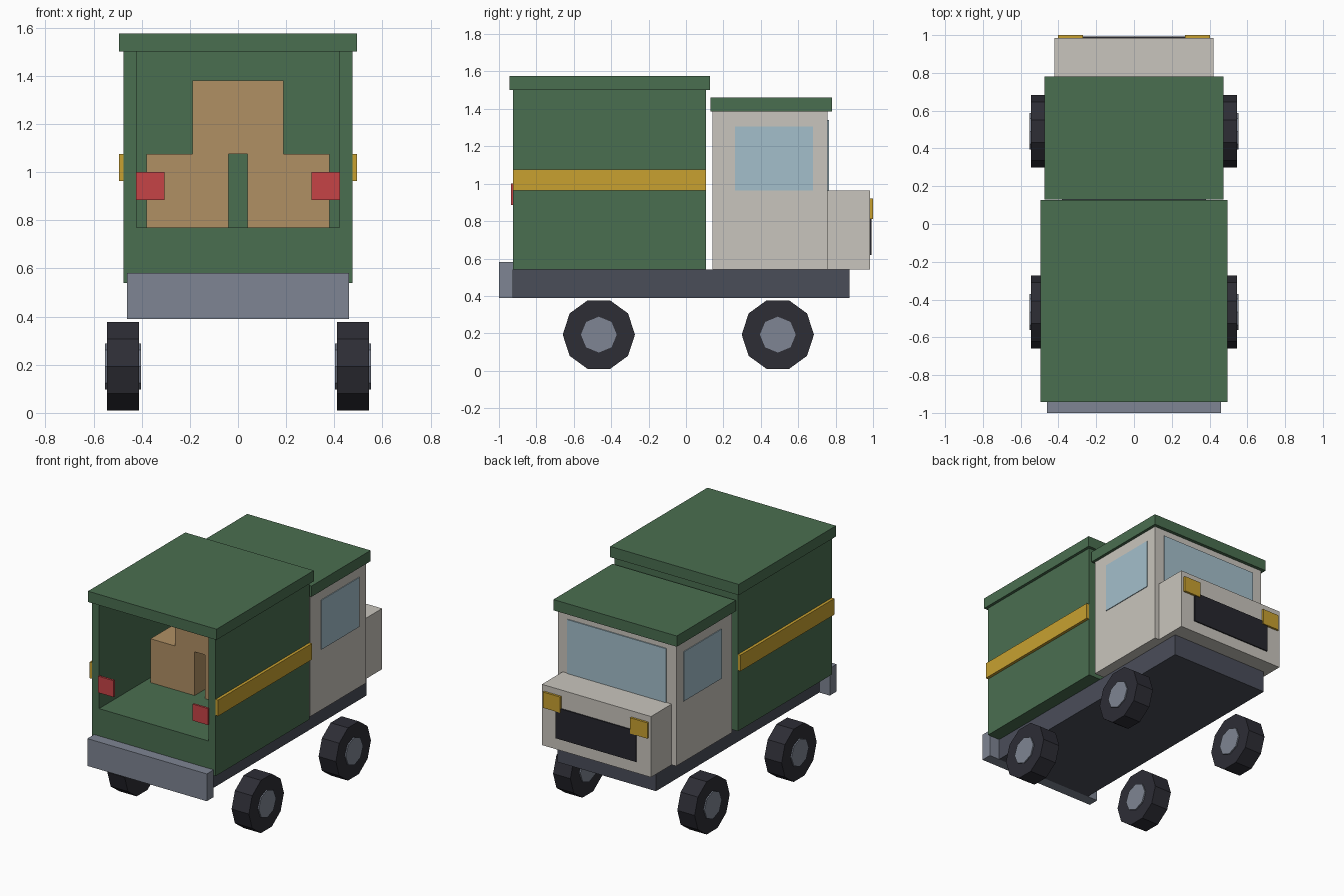
import bpy, bmesh, math
from mathutils import Matrix

if "Cube" in bpy.data.objects:
    bpy.data.objects.remove(bpy.data.objects["Cube"])


def material(name, rgb):
    m = bpy.data.materials.new(name)
    lin = [(c / 255 / 12.92) if c < 10 else ((c / 255 + 0.055) / 1.055) ** 2.4 for c in rgb]
    m.diffuse_color = (*lin, 1)
    m.use_nodes = True
    m.node_tree.nodes["Principled BSDF"].inputs["Base Color"].default_value = m.diffuse_color
    return m


GREEN = material("green_paint", (74, 110, 80))
CREAM = material("cream_paint", (201, 197, 189))
YELLOW = material("yellow", (200, 161, 48))
FRAME = material("frame_grey", (74, 77, 89))
RUBBER = material("black_rubber", (45, 45, 53))
METAL = material("light_metal", (126, 133, 147))
GLASS = material("glass_blue", (164, 191, 203))
RED = material("red", (198, 68, 70))
CARD = material("cardboard", (176, 144, 100))
DARK = material("grille_black", (38, 38, 45))


def finish(name, bm, mat):
    bmesh.ops.recalc_face_normals(bm, faces=bm.faces)
    me = bpy.data.meshes.new(name)
    bm.to_mesh(me)
    bm.free()
    me.materials.append(mat)
    ob = bpy.data.objects.new(name, me)
    bpy.context.collection.objects.link(ob)
    return ob


def box(name, x, y, z, mat):
    """Box from (min, max) ranges on each axis."""
    bm = bmesh.new()
    size = [r[1] - r[0] for r in (x, y, z)]
    mid = [(r[1] + r[0]) / 2 for r in (x, y, z)]
    bmesh.ops.create_cube(bm, size=1, matrix=Matrix.Translation(mid) @ Matrix.Diagonal((*size, 1)))
    return finish(name, bm, mat)


def pair(name, x, y, z, mat):
    """The same box on the right and left sides."""
    box("right_" + name, x, y, z, mat)
    box("left_" + name, (-x[1], -x[0]), y, z, mat)


def extrude_y(name, profile, y0, y1, mat):
    bm = bmesh.new()
    face = bm.faces.new([bm.verts.new((x, y0, z)) for x, z in profile])
    new = bmesh.ops.extrude_face_region(bm, geom=[face])["geom"]
    bmesh.ops.translate(bm, vec=(0, y1 - y0, 0), verts=[v for v in new if isinstance(v, bmesh.types.BMVert)])
    return finish(name, bm, mat)


def disc(name, sides, radius, x, y, z, mat):
    """Cylinder along x with a corner pointing straight up."""
    bm = bmesh.new()
    turn = Matrix.Translation(((x[0] + x[1]) / 2, y, z)) @ Matrix.Rotation(math.pi / 2, 4, "Y")
    bmesh.ops.create_cone(bm, cap_ends=True, segments=sides, radius1=radius, radius2=radius,
                          depth=x[1] - x[0], matrix=turn)
    return finish(name, bm, mat)


# Chassis and bumper
box("chassis", (-0.38, 0.38), (-0.925, 0.873), (0.39, 0.54), FRAME)
box("bumper", (-0.46, 0.46), (-1.0, -0.925), (0.39, 0.58), METAL)

# Cargo body: U-shaped shell with raised floor, bulkhead and roof
w, i, lo, fl, hi = 0.475, 0.422, 0.54, 0.77, 1.5
extrude_y("cargo_shell", [(-w, lo), (w, lo), (w, hi), (i, hi), (i, fl), (-i, fl), (-i, hi), (-w, hi)],
          -0.925, 0.107, GREEN)
box("cargo_bulkhead", (-i, i), (0.057, 0.107), (fl, hi), GREEN)
box("cargo_roof", (-0.495, 0.495), (-0.943, 0.127), (1.5, 1.575), GREEN)
pair("stripe", (0.475, 0.495), (-0.925, 0.107), (0.963, 1.075), YELLOW)
pair("tail_light", (0.305, 0.424), (-0.935, -0.92), (0.885, 1.0), RED)

# Cartons
pair("carton", (0.04, 0.38), (-0.42, -0.06), (0.77, 1.075), CARD)
box("top_carton", (-0.19, 0.19), (-0.42, -0.06), (1.075, 1.38), CARD)

# Cab, hood and cab roof
box("cab", (-0.455, 0.455), (0.142, 0.757), (0.54, 1.385), CREAM)
box("cab_roof", (-0.475, 0.475), (0.13, 0.78), (1.385, 1.46), GREEN)
box("hood", (-0.42, 0.42), (0.757, 0.985), (0.54, 0.963), CREAM)

# Windows, grille and headlights
pair("side_window", (0.454, 0.46), (0.262, 0.68), (0.963, 1.307), GLASS)
box("windshield", (-0.38, 0.38), (0.756, 0.764), (0.964, 1.34), GLASS)
box("grille", (-0.31, 0.31), (0.984, 0.993), (0.62, 0.835), DARK)
pair("headlight", (0.27, 0.402), (0.984, 1.0), (0.81, 0.92), YELLOW)

# Wheels
for end, y in (("cargo", -0.466), ("cab", 0.491)):
    for side, s in (("right", 1), ("left", -1)):
        tyre_x = sorted((s * 0.412, s * 0.545))
        hub_x = sorted((s * 0.403, s * 0.553))
        disc(f"{side}_{end}_tyre", 10, 0.193, tyre_x, y, 0.193, RUBBER)
        disc(f"{side}_{end}_hub", 8, 0.096, hub_x, y, 0.193, METAL)
